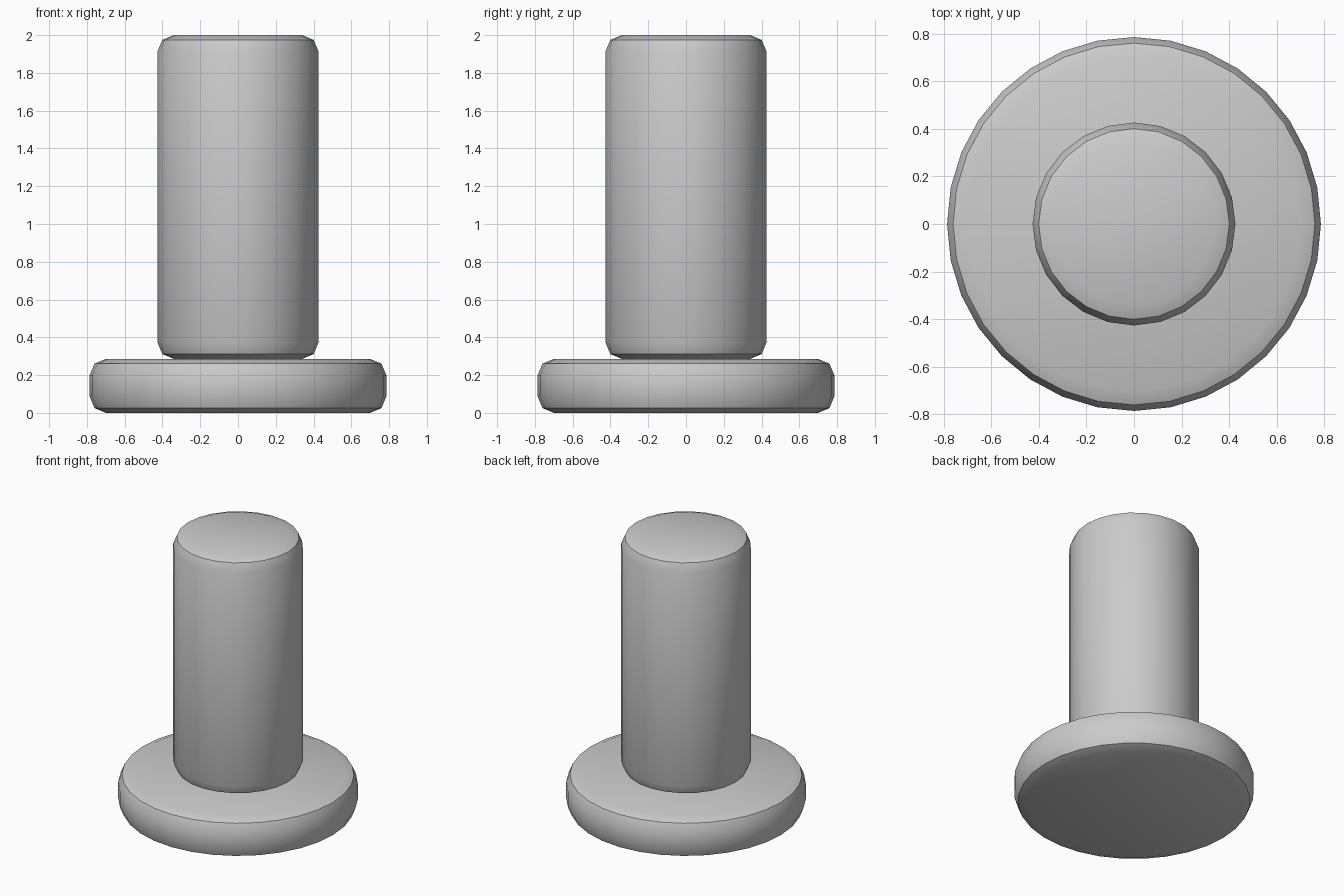
import bpy, bmesh, math

if "Cube" in bpy.data.objects:
    bpy.data.objects.remove(bpy.data.objects["Cube"], do_unlink=True)

# Single plain grey material
GREY = (0.6, 0.6, 0.6, 1.0)
grey = bpy.data.materials.new("light_grey")
grey.use_nodes = True
grey.diffuse_color = GREY
grey.node_tree.nodes["Principled BSDF"].inputs["Base Color"].default_value = GREY


def rounded_disc(name, radius, bottom, top, sides, bevel=0.086):
    """Upright cylinder whose two rims carry a two-step rounded bevel."""
    mesh = bpy.data.meshes.new(name)
    bm = bmesh.new()
    bmesh.ops.create_cone(bm, cap_ends=True, segments=sides, radius1=radius,
                          radius2=radius, depth=top - bottom)
    bmesh.ops.translate(bm, verts=bm.verts, vec=(0, 0, (top + bottom) / 2))
    rims = [e for e in bm.edges
            if abs(e.verts[0].co.z - e.verts[1].co.z) < 0.001]
    bmesh.ops.bevel(bm, geom=rims, offset=bevel, segments=2, profile=0.5,
                    affect='EDGES')
    bm.to_mesh(mesh)
    bm.free()
    mesh.materials.append(grey)
    obj = bpy.data.objects.new(name, mesh)
    bpy.context.collection.objects.link(obj)

    # Smooth sides, crisp ridge along the middle of each bevel
    bpy.ops.object.select_all(action='DESELECT')
    obj.select_set(True)
    bpy.context.view_layer.objects.active = obj
    bpy.ops.object.shade_smooth_by_angle(angle=math.radians(30))
    return obj


# Wide flat foot and the tall post standing on it
rounded_disc("base_disc", 0.785, 0.0, 0.286, 32)
rounded_disc("post", 0.426, 0.286, 2.0, 24)
